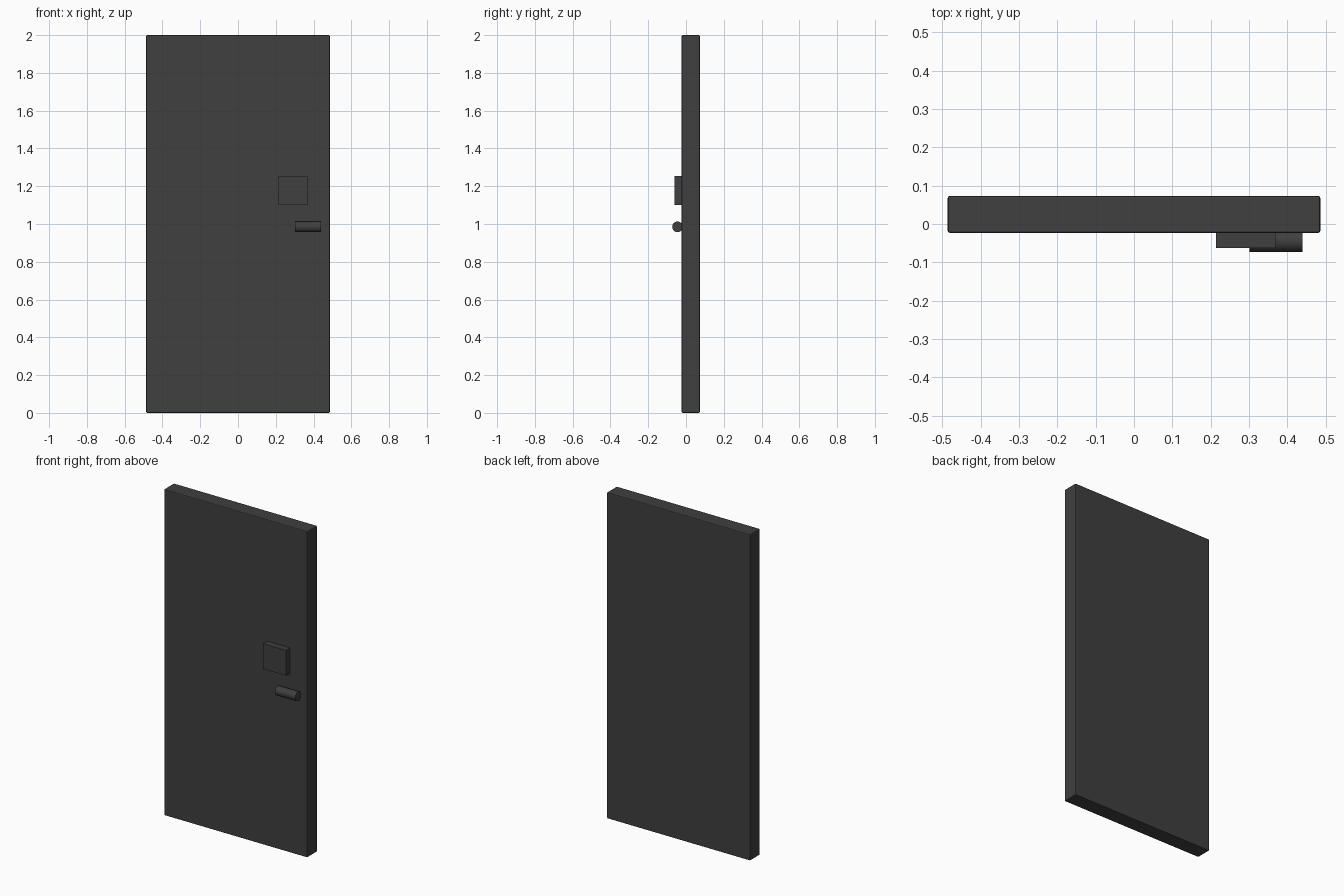
import bpy, math

if "Cube" in bpy.data.objects:
    bpy.data.objects.remove(bpy.data.objects["Cube"])

mat = bpy.data.materials.new("charcoal")
mat.diffuse_color = (0.05, 0.05, 0.05, 1)
mat.use_nodes = True
mat.node_tree.nodes["Principled BSDF"].inputs["Base Color"].default_value = mat.diffuse_color


def finish(obj, name):
    obj.name = name
    obj.data.materials.append(mat)
    return obj


def box(name, lo, hi):
    bpy.ops.mesh.primitive_cube_add(size=1, location=[(a + b) / 2 for a, b in zip(lo, hi)])
    obj = bpy.context.object
    obj.scale = [b - a for a, b in zip(lo, hi)]
    bpy.ops.object.transform_apply(location=False, rotation=False, scale=True)
    return finish(obj, name)


# Door slab with slightly eased edges
door = box("door_panel", (-0.486, -0.023, 0), (0.486, 0.073, 2))
bevel = door.modifiers.new("eased_edges", 'BEVEL')
bevel.width = 0.005
bevel.segments = 2

# Square lock plate
box("lock_box", (0.214, -0.062, 1.10), (0.369, -0.021, 1.255))

# Round horizontal handle
bpy.ops.mesh.primitive_cylinder_add(vertices=32, radius=0.028, depth=0.138,
                                    location=(0.37, -0.045, 0.985),
                                    rotation=(0, math.pi / 2, 0))
handle = finish(bpy.context.object, "handle")
bpy.ops.object.shade_smooth_by_angle(angle=math.radians(30))
